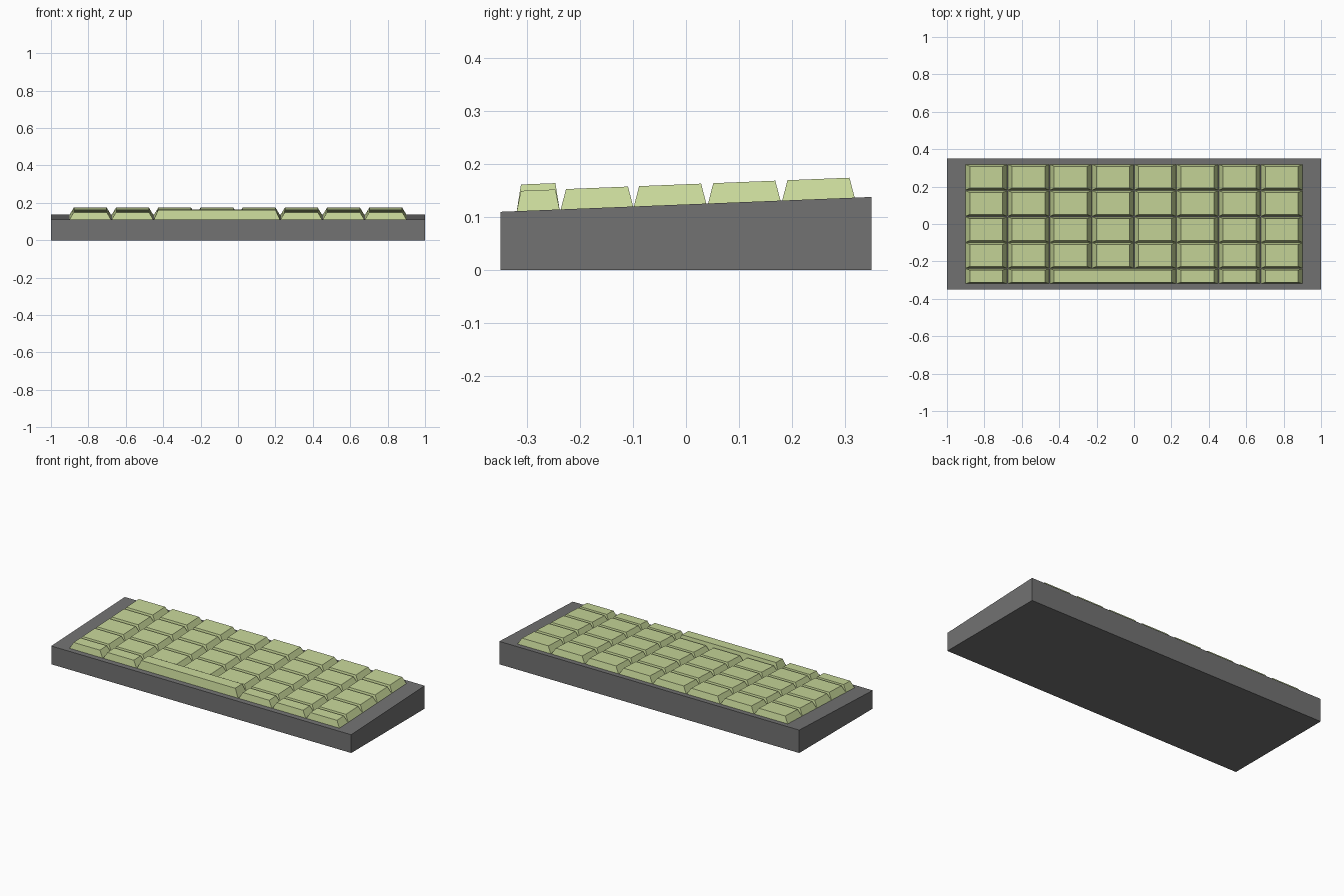
import bpy, bmesh

if "Cube" in bpy.data.objects:
    bpy.data.objects.remove(bpy.data.objects["Cube"])

SLOPE = 0.04        # rise of the case top towards the back


def deck(y):
    """Height of the sloped case top at y."""
    return 0.124 + SLOPE * y


def material(name, rgb):
    m = bpy.data.materials.new(name)
    m.diffuse_color = (*rgb, 1)
    m.use_nodes = True
    m.node_tree.nodes["Principled BSDF"].inputs["Base Color"].default_value = m.diffuse_color
    return m


grey = material("dark grey", (0.17, 0.17, 0.17))
green = material("pale green", (0.57, 0.675, 0.315))


def tapered_block(name, cx, cy, hx, hy, inset_x, inset_y, bottom, top, mat):
    """Cube whose bottom and top heights are functions of y, top inset."""
    bm = bmesh.new()
    bmesh.ops.create_cube(bm, size=2)
    for v in bm.verts:
        up = v.co.z > 0
        x = cx + v.co.x * (hx - (inset_x if up else 0))
        y = cy + v.co.y * (hy - (inset_y if up else 0))
        v.co = (x, y, top(y) if up else bottom(y))
    me = bpy.data.meshes.new(name)
    bm.to_mesh(me)
    bm.free()
    me.materials.append(mat)
    ob = bpy.data.objects.new(name, me)
    bpy.context.collection.objects.link(ob)


def key(name, cx, cy, hx, hy, height, inset_y=0.01):
    tapered_block(name, cx, cy, hx, hy, 0.023, inset_y,
                  lambda y: deck(y) - 0.0005, lambda y: deck(y) + height, green)


# wedge-shaped case
tapered_block("case", 0, 0, 1, 0.35, 0, 0, lambda y: 0, deck, grey)

# key grid: four full rows and a shallow front row
PITCH = 0.2257
columns = [(i - 3.5) * PITCH for i in range(8)]
for r, cy in enumerate((0.25, 0.11, -0.03, -0.168)):
    for c, cx in enumerate(columns):
        key(f"key_{r + 1}_{c + 1}", cx, cy, 0.111, 0.0685, 0.038)

FRONT_Y = -0.279
for c, cx in enumerate(columns):
    if c not in (2, 3, 4):
        key(f"front_key_{c + 1}", cx, FRONT_Y, 0.111, 0.0405, 0.038, 0.008)

# taller space bar spanning three columns
key("space_bar", columns[3], FRONT_Y, 0.111 + PITCH, 0.0405, 0.05, 0.008)
